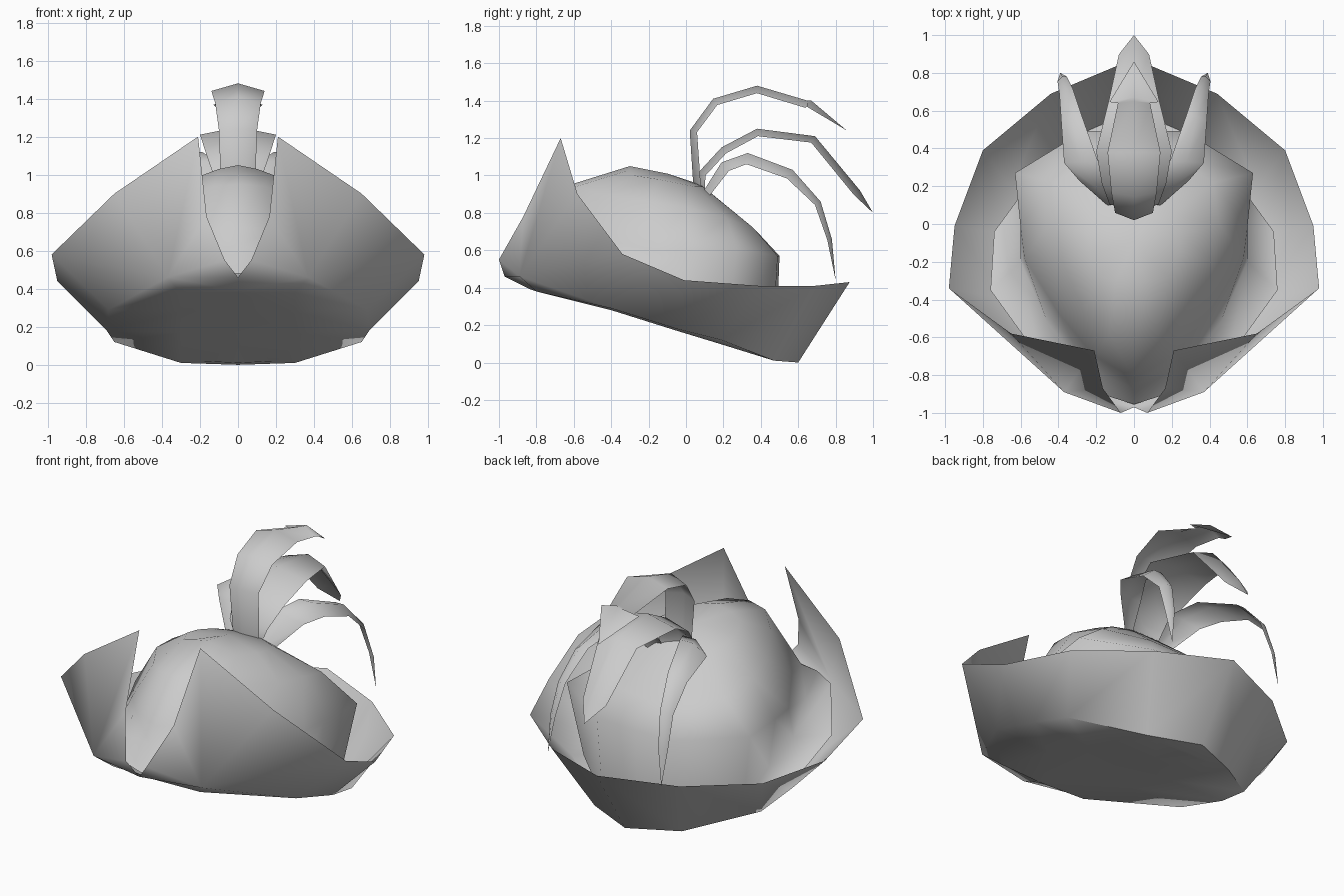
import bpy, bmesh, math
from mathutils import Vector

cube = bpy.data.objects.get("Cube")
if cube:
    bpy.data.objects.remove(cube, do_unlink=True)

grey = bpy.data.materials.new("light_grey")
grey.use_nodes = True
grey.diffuse_color = (0.6, 0.6, 0.6, 1)
grey.node_tree.nodes["Principled BSDF"].inputs["Base Color"].default_value = (0.6, 0.6, 0.6, 1)


def loft(name, rows, mirror=True, sharp=180):
    """Skin rows of points with quads, collapsing repeated points."""
    bm = bmesh.new()
    seen = {}

    def vert(p):
        key = tuple(round(c, 4) for c in p)
        if key not in seen:
            seen[key] = bm.verts.new(key)
        return seen[key]

    for low, high in zip(rows, rows[1:]):
        for i in range(len(low) - 1):
            corners = [vert(p) for p in (low[i], low[i + 1], high[i + 1], high[i])]
            corners = list(dict.fromkeys(corners))
            if len(corners) > 2 and not bm.faces.get(corners):
                bm.faces.new(corners)
    bmesh.ops.recalc_face_normals(bm, faces=bm.faces[:])
    mesh = bpy.data.meshes.new(name)
    bm.to_mesh(mesh)
    bm.free()
    mesh.materials.append(grey)
    mesh.shade_smooth()
    mesh.set_sharp_from_angle(angle=math.radians(sharp))
    ob = bpy.data.objects.new(name, mesh)
    bpy.context.collection.objects.link(ob)
    if mirror:
        mod = ob.modifiers.new("mirror", "MIRROR")
        mod.use_clip = True
        mod.merge_threshold = 0.002
    return ob


# Brim: upturned rim with two front flaps, lofted down to a tilted base
notch = (0, -.97, .46)
cheek = (.37, -.89, .46)
rim = [notch, (.07, -1, .55), (.165, -.87, .78), (.21, -.67, 1.2), (.65, -.58, .9),
       (.98, -.34, .58), (.95, -.01, .44), (.8, .39, .41), (.44, .69, .41), (0, .875, .43)]
foot = [notch] + [cheek] * 4 + [(.68, -.4, .29), (.69, -.05, .18),
                                (.65, .19, .12), (.3, .47, .01), (0, .6, 0)]
under = [(0, -.83, .39)] + [(.3, -.8, .38)] * 4 + [(.3, -.4, .28), (.3, -.05, .17),
                                                   (.3, .18, .1), (.2, .44, .02), (0, .47, .01)]
middle = [(0, y, z) for x, y, z in under]
loft("brim", [middle, under, foot, rim], sharp=60)

# Crown: dome with a shallow valley around it that meets the inside of the brim
back_floor = [(.55, .22, .16), (.25, .46, .06), (0, .48, .05)]
crown = [
    [(0, -.955, .48), (.3, -.86, .5), (.5, -.71, .53), (.76, -.35, .42), (.74, -.04, .27)] + back_floor,
    [(0, -.87, .63), (.26, -.76, .57), (.46, -.52, .5), (.6, -.2, .42), (.57, 0, .3)] + back_floor,
    [(0, -.82, .72), (.22, -.69, .71), (.4, -.47, .66), (.58, -.18, .6), (.6, -.02, .6),
     (.63, .27, .61), (.27, .49, .57), (0, .5, .57)],
    [(0, -.62, .95), (.13, -.59, .94), (.26, -.46, .9), (.42, -.2, .86), (.45, 0, .83),
     (.42, .22, .77), (.18, .36, .72), (0, .37, .71)],
    [(0, -.3, 1.05), (.1, -.3, 1.03), (.18, -.28, 1.0), (.24, -.15, .98), (.24, -.05, .96),
     (.2, .05, .94), (.1, .09, .94), (0, .08, .95)],
    [(0, -.1, 1.01)] * 8,
]
loft("crown", crown)


def plume(name, path, drop_in, drop_out, mirror=False):
    """Ridged ribbon along (x, y, z, half width); the edges drop inside the curl."""
    spine = [Vector(p[:3]) for p in path]
    rows = []
    for i, (mid, p) in enumerate(zip(spine, path)):
        along = spine[min(i + 1, len(path) - 1)] - spine[max(i - 1, 0)]
        inside = Vector((0, along.z, -along.y)).normalized()
        half = p[3]
        k = min(1, half / .06)
        rows.append([mid + Vector((-half, 0, 0)) + inside * drop_in * k, mid,
                     mid + Vector((half, 0, 0)) + inside * drop_out * k])
    return loft(name, rows, mirror)


# Plumes: two on the centre line and a mirrored pair
plume("top_plume", [(0, .04, .93, .09), (0, .02, 1.24, .1), (0, .145, 1.41, .12), (0, .38, 1.48, .14),
                    (0, .65, 1.4, .085), (0, .67, 1.4, .13), (0, .86, 1.24, 0)], .04, .04)
plume("middle_plume", [(0, .06, .93, .1), (0, .07, 1.02, .13), (0, .19, 1.15, .17), (0, .38, 1.25, .2),
                       (0, .69, 1.21, .13), (0, .93, .92, .08), (0, 1, .8, 0)], .04, .04)
plume("side_plume", [(.13, .09, .91, .04), (.2, .19, 1.07, .09), (.28, .33, 1.12, .09),
                     (.33, .57, 1.03, .055), (.36, .72, .86, .035), (.38, .78, .66, .025),
                     (.39, .8, .44, 0)], 0, .06, mirror=True)
